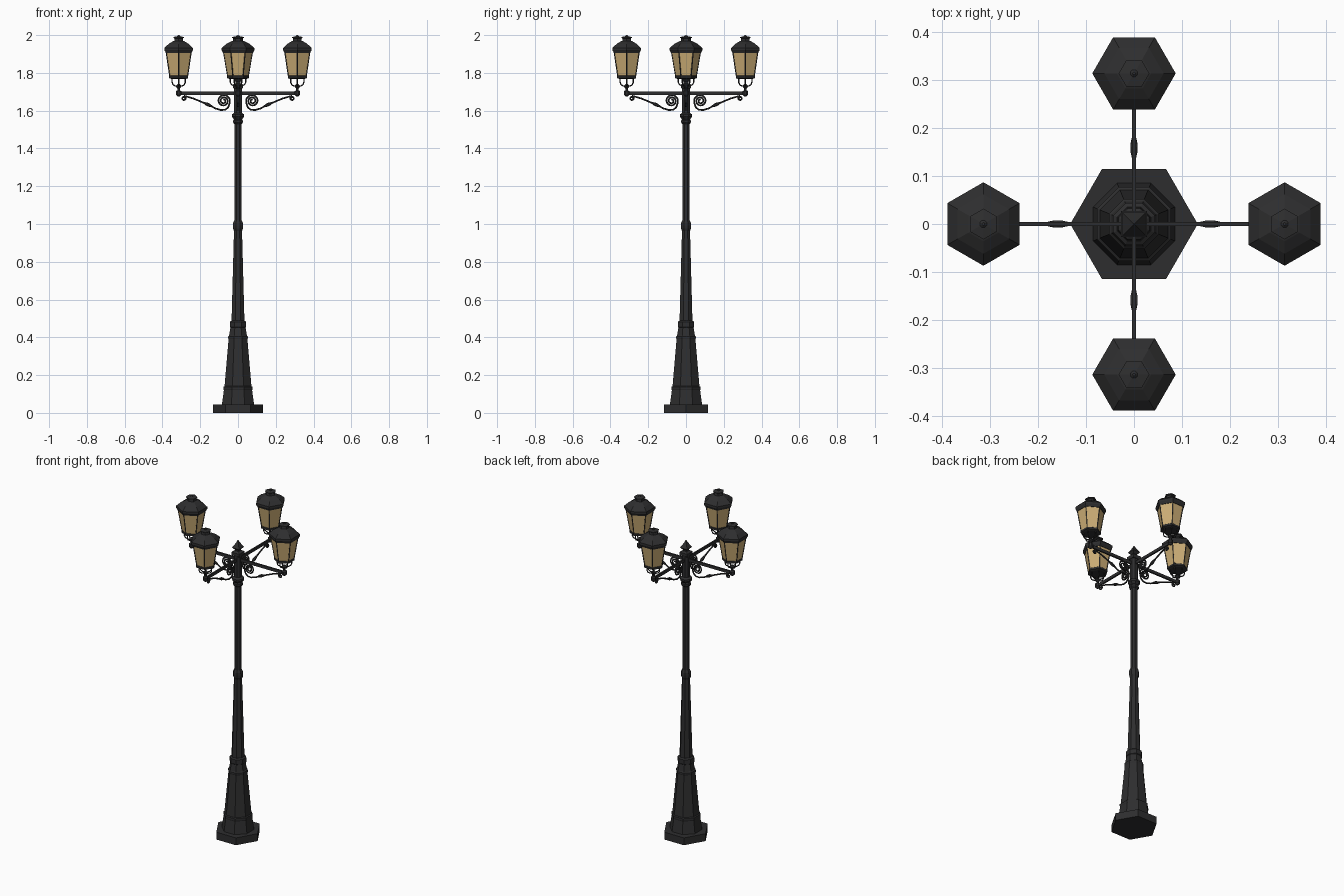
import bpy, bmesh, math
from mathutils import Vector, Matrix

if "Cube" in bpy.data.objects:
    bpy.data.objects.remove(bpy.data.objects["Cube"])


def material(name, color):
    m = bpy.data.materials.new(name)
    m.diffuse_color = color
    m.use_nodes = True
    m.node_tree.nodes["Principled BSDF"].inputs["Base Color"].default_value = m.diffuse_color
    return m


IRON = material("black_iron", (0.027, 0.027, 0.028, 1))
GLASS = material("amber_glass", (0.60, 0.42, 0.18, 1))


def finish(name, bm, mat, angle=0):
    bmesh.ops.recalc_face_normals(bm, faces=bm.faces)
    me = bpy.data.meshes.new(name)
    bm.to_mesh(me)
    bm.free()
    me.materials.append(mat)
    ob = bpy.data.objects.new(name, me)
    ob.rotation_euler.z = angle
    bpy.context.collection.objects.link(ob)
    return ob


def lathe(name, profile, sides, phase=0.0, x=0.0, mat=IRON, angle=0):
    """Faceted solid of revolution around the vertical line at x; profile = (r, z)."""
    bm = bmesh.new()
    rings = []
    for r, z in profile:
        rings.append([bm.verts.new((x + r * math.cos(phase + 2 * math.pi * i / sides),
                                    r * math.sin(phase + 2 * math.pi * i / sides), z))
                      for i in range(sides)])
    for a, b in zip(rings, rings[1:]):
        for i in range(sides):
            j = (i + 1) % sides
            bm.faces.new((a[i], a[j], b[j], b[i]))
    bm.faces.new(rings[0][::-1])
    bm.faces.new(rings[-1])
    return finish(name, bm, mat, angle)


def box(name, center, size, angle=0):
    bm = bmesh.new()
    bmesh.ops.create_cube(bm, size=1, matrix=Matrix.Translation(center) @ Matrix.Diagonal((*size, 1)))
    return finish(name, bm, IRON, angle)


def tube(name, points, radius, sides=6, angle=0):
    """Bar swept along a path; radius may be one number or one per point."""
    bm = bmesh.new()
    pts = [Vector(p) for p in points]
    rings = []
    for k, p in enumerate(pts):
        t = (pts[min(k + 1, len(pts) - 1)] - pts[max(k - 1, 0)]).normalized()
        ref = Vector((0, 1, 0)) if abs(t.y) < 0.9 else Vector((1, 0, 0))
        u = t.cross(ref).normalized()
        v = t.cross(u)
        r = radius[k] if isinstance(radius, list) else radius
        rings.append([bm.verts.new(p + r * (u * math.cos(2 * math.pi * i / sides)
                                            + v * math.sin(2 * math.pi * i / sides)))
                      for i in range(sides)])
    for a, b in zip(rings, rings[1:]):
        for i in range(sides):
            j = (i + 1) % sides
            bm.faces.new((a[i], a[j], b[j], b[i]))
    bm.faces.new(rings[0])
    bm.faces.new(rings[-1])
    return finish(name, bm, IRON, angle)


def spiral(cx, cz, r0, r1, start, turn, n):
    return [(cx + (r0 + (r1 - r0) * i / n) * math.cos(start + turn * i / n), 0,
             cz + (r0 + (r1 - r0) * i / n) * math.sin(start + turn * i / n)) for i in range(n + 1)]


# Hexagonal plinth and octagonal post
lathe("plinth", [(0.133, 0), (0.133, 0.045)], 6)
OCT = math.pi / 8
lathe("post_base", [(0.092, 0.045), (0.081, 0.12), (0.083, 0.126), (0.083, 0.138), (0.077, 0.142),
                    (0.054, 0.39), (0.056, 0.395), (0.056, 0.405), (0.051, 0.41), (0.043, 0.455)], 8, OCT)
lathe("post_collar", [(0.043, 0.45), (0.047, 0.454), (0.047, 0.482), (0.038, 0.488)], 8, OCT)
lathe("tapered_shaft", [(0.037, 0.485), (0.023, 0.965)], 8, OCT)
lathe("shaft_knuckle", [(0.022, 0.96), (0.028, 0.975), (0.029, 0.99), (0.028, 1.005), (0.021, 1.02)], 8, OCT)
lathe("upper_shaft", [(0.021, 1.01), (0.021, 1.54)], 8, OCT)
lathe("upper_collar", [(0.022, 1.53), (0.028, 1.537), (0.028, 1.548), (0.023, 1.554), (0.035, 1.568),
                       (0.035, 1.58), (0.023, 1.588)], 8, OCT)
lathe("arm_hub", [(0.023, 1.58), (0.023, 1.74)], 8, OCT)

# Square pointed finial
lathe("finial", [(0.034, 1.718), (0.038, 1.724), (0.038, 1.738), (0.018, 1.745), (0.018, 1.752),
                 (0.034, 1.765), (0.012, 1.792), (0.001, 1.81)], 4, math.pi / 4)

D = 0.314
HEX = math.pi / 6
for k in range(4):
    a = k * math.pi / 2
    n = f"_{k + 1}"

    # Arm bar and scrolled bracket
    box("arm_bar" + n, (D / 2, 0, 1.692), (D, 0.009, 0.018), a)
    inner = spiral(0.076, 1.652, 0.034, 0.006, math.radians(205), -math.radians(850), 44)
    outer = spiral(0.287, 1.666, 0.004, 0.013, math.radians(-150), -math.radians(480), 20)
    sweep = [(0.262, 0, 1.672), (0.235, 0, 1.664), (0.19, 0, 1.645), (0.155, 0, 1.631), (0.12, 0, 1.612),
             (0.09, 0, 1.603), (0.068, 0, 1.605), (0.052, 0, 1.617)]
    tube("bracket_scroll" + n, sweep + inner, 0.0045, 6, a)
    tube("bracket_end_curl" + n, outer + [(0.262, 0, 1.672)], 0.0045, 6, a)
    tube("bracket_clip" + n, [(0.185, 0, 1.643), (0.163, 0, 1.634), (0.15, 0, 1.628), (0.135, 0, 1.621)],
         [0.004, 0.009, 0.008, 0.004], 6, a)

    # Lantern stem and curved cradle
    lathe("lantern_stem" + n, [(0.006, 1.675), (0.015, 1.684), (0.015, 1.703), (0.008, 1.708),
                               (0.008, 1.718), (0.014, 1.724), (0.014, 1.734), (0.006, 1.74)], 8, OCT, D, angle=a)
    for m in range(3):
        th = HEX + m * math.pi / 3
        path = [(-0.040, 1.778), (-0.041, 1.752), (-0.035, 1.738), (-0.022, 1.731), (0, 1.729),
                (0.022, 1.731), (0.035, 1.738), (0.041, 1.752), (0.040, 1.778)]
        tube(f"lantern_cradle{n}_{m + 1}", [(D + r * math.cos(th), r * math.sin(th), z) for r, z in path],
             0.0035, 5, a)

    # Hexagonal lantern: tray, glass, corner ribs, roof
    lathe("lantern_tray" + n, [(0.045, 1.768), (0.058, 1.772), (0.058, 1.783), (0.054, 1.786)], 6, HEX, D, angle=a)
    lathe("lantern_glass" + n, [(0.054, 1.78), (0.077, 1.915)], 6, HEX, D, GLASS, a)
    for m in range(6):
        th = HEX + m * math.pi / 3
        c, s = math.cos(th), math.sin(th)
        tube(f"lantern_rib{n}_{m + 1}", [(D + 0.054 * c, 0.054 * s, 1.78), (D + 0.077 * c, 0.077 * s, 1.915)],
             0.003, 4, a)
    lathe("lantern_roof" + n, [(0.079, 1.905), (0.082, 1.912), (0.087, 1.92), (0.087, 1.932), (0.062, 1.953),
                               (0.036, 1.967), (0.027, 1.97), (0.025, 1.982), (0.032, 1.986),
                               (0.032, 1.990), (0.01, 1.994)], 6, HEX, D, angle=a)
    lathe("lantern_tip" + n, [(0.008, 1.99), (0.008, 1.996), (0.003, 2.0)], 8, OCT, D, angle=a)
